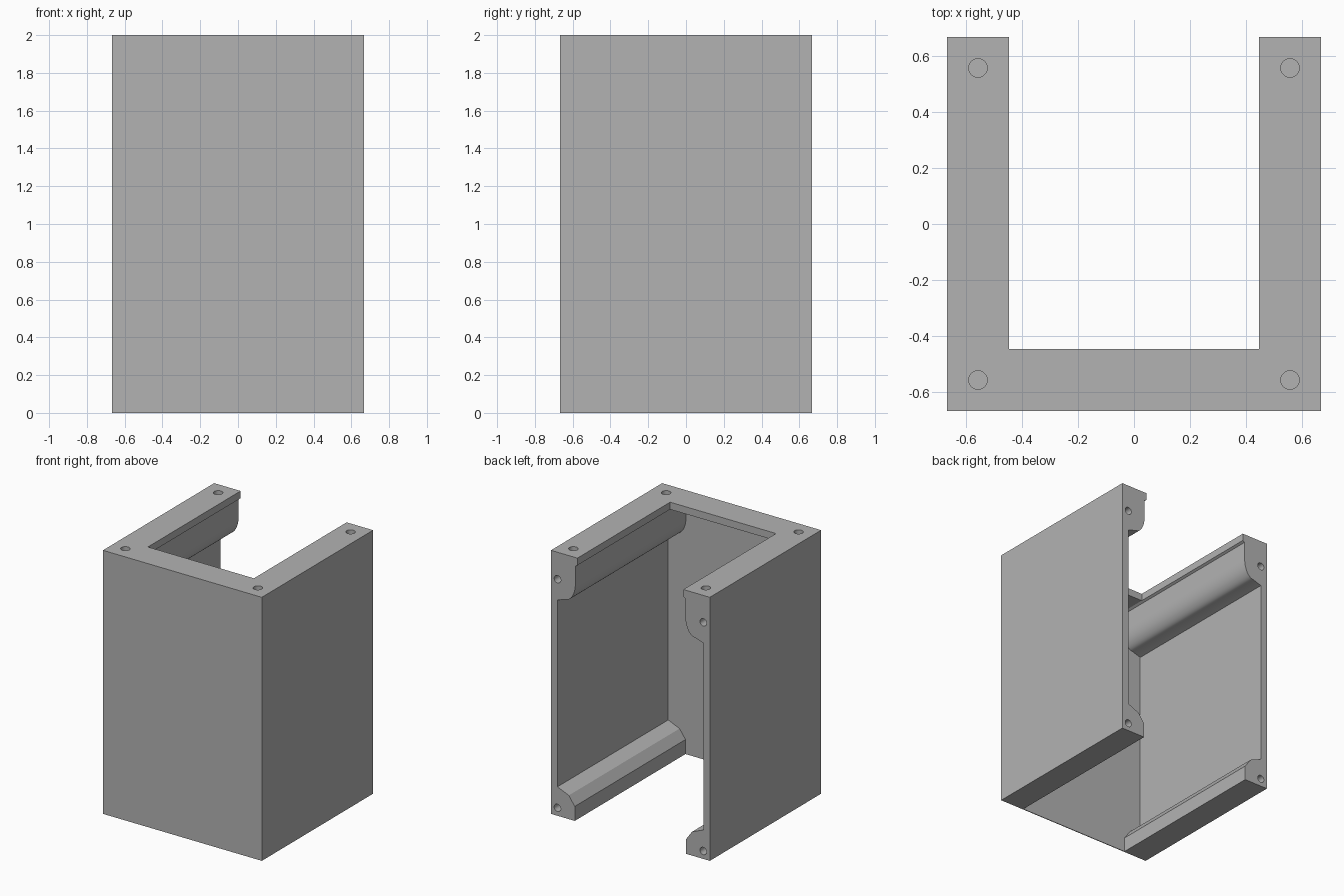
import bpy, bmesh, math
from mathutils import Matrix, Vector

cube = bpy.data.objects.get("Cube")
if cube:
    bpy.data.objects.remove(cube, do_unlink=True)

HALF, TALL = 0.667, 2.0      # half width / depth, height
WALL, PANEL = 0.055, 0.006   # side wall and front panel thickness
LIP, LIP_Z = 0.222, 1.945    # top rim width and underside

GREY = (0.45, 0.45, 0.45, 1)
grey = bpy.data.materials.new("plain grey")
grey.use_nodes = True
grey.diffuse_color = GREY
grey.node_tree.nodes["Principled BSDF"].inputs["Base Color"].default_value = GREY


def finish(bm, name):
    bmesh.ops.recalc_face_normals(bm, faces=bm.faces)
    mesh = bpy.data.meshes.new(name)
    bm.to_mesh(mesh)
    bm.free()
    mesh.materials.append(grey)
    obj = bpy.data.objects.new(name, mesh)
    bpy.context.collection.objects.link(obj)
    return obj


def box(name, low, high):
    low, high = Vector(low), Vector(high)
    bm = bmesh.new()
    bmesh.ops.create_cube(bm, size=1)
    for v in bm.verts:
        v.co = (low + high) / 2 + v.co * (high - low)
    return finish(bm, name)


def side_wall(name, side):
    """Wall with upper and lower rails: (inset, height) outline swept along y."""
    arc = [(0.125 + 0.08 * math.cos(a), 1.8 - 0.14 * math.sin(a))
           for a in (math.pi / 2 * i / 10 for i in range(11))]
    outline = [(0, 0), (0, TALL), (LIP, TALL), (LIP, LIP_Z), (0.205, LIP_Z - 0.01)]
    outline += arc
    outline += [(WALL, 1.638), (WALL, 0.22), (0.15, 0.18), (0.2, 0.11), (0.2, 0)]
    bm = bmesh.new()
    face = bm.faces.new([bm.verts.new((side * (HALF - d), -HALF, z)) for d, z in outline])
    swept = bmesh.ops.extrude_face_region(bm, geom=[face])["geom"]
    bmesh.ops.translate(bm, vec=(0, 2 * HALF, 0),
                        verts=[g for g in swept if isinstance(g, bmesh.types.BMVert)])
    return finish(bm, name)


def screw_hole(centre, radius, depth, turn=0):
    bm = bmesh.new()
    place = Matrix.Translation(centre) @ Matrix.Rotation(turn, 4, "X")
    bmesh.ops.create_cone(bm, cap_ends=True, segments=24, radius1=radius,
                          radius2=radius, depth=2 * depth, matrix=place)
    cutter = finish(bm, "hole_cutter")
    cutter.hide_render = True
    return cutter


def combine(target, tool, operation):
    mod = target.modifiers.new("combine", "BOOLEAN")
    mod.operation, mod.solver, mod.object = operation, "EXACT", tool
    bpy.context.view_layer.objects.active = target
    bpy.ops.object.modifier_apply(modifier=mod.name)
    bpy.data.objects.remove(tool, do_unlink=True)


# Front panel, closed by the side walls and the front rim
case = box("case_shell", (-HALF, -HALF, 0), (HALF, -HALF + PANEL, TALL))
for side in (-1, 1):
    combine(case, side_wall("side_wall", side), "UNION")
rim = box("front_rim", (-0.55, -HALF, LIP_Z), (0.55, LIP - HALF, TALL))
combine(case, rim, "UNION")

# Screw holes in the top rim and in the rear ends of the rails
for side in (-1, 1):
    for y in (-0.556, 0.556):
        combine(case, screw_hole((side * 0.556, y, TALL), 0.033, 0.12), "DIFFERENCE")
    for z in (0.06, 1.795):
        hole = screw_hole((side * (HALF - WALL), HALF, z), 0.028, 0.15, math.pi / 2)
        combine(case, hole, "DIFFERENCE")

# Merge flat regions, then smooth only the rounded rails and holes
bm = bmesh.new()
bm.from_mesh(case.data)
bmesh.ops.remove_doubles(bm, verts=bm.verts, dist=0.0001)
bmesh.ops.dissolve_limit(bm, angle_limit=math.radians(1), verts=bm.verts, edges=bm.edges)
bm.to_mesh(case.data)
bm.free()
bpy.ops.object.select_all(action="DESELECT")
case.select_set(True)
bpy.context.view_layer.objects.active = case
bpy.ops.object.shade_smooth_by_angle(angle=math.radians(22))
